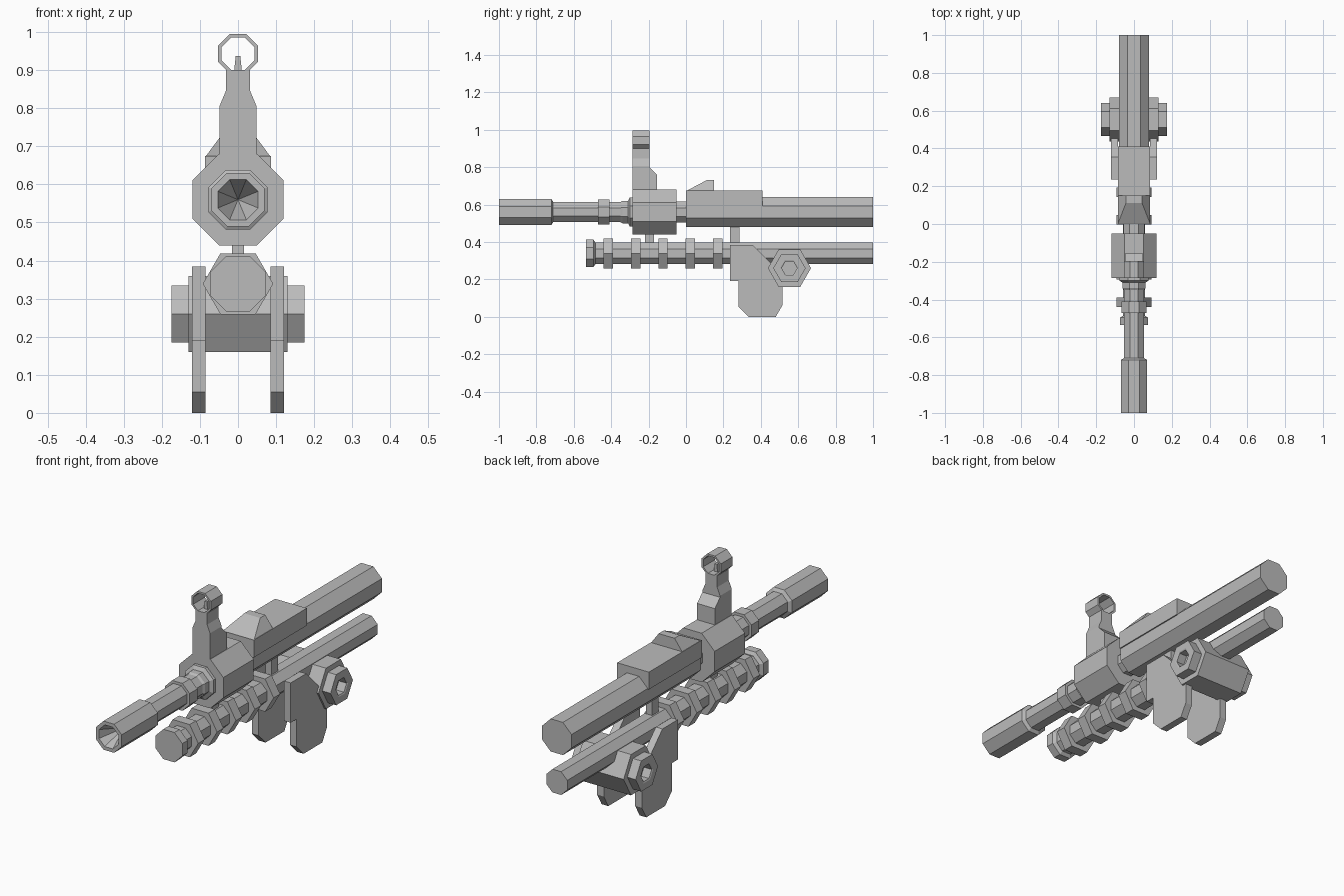
import bpy, bmesh, math
from mathutils import Vector

cube = bpy.data.objects.get("Cube")
if cube:
    bpy.data.objects.remove(cube, do_unlink=True)

grey = bpy.data.materials.new("plain grey")
grey.use_nodes = True
grey.diffuse_color = (0.5, 0.5, 0.5, 1)
grey.node_tree.nodes["Principled BSDF"].inputs["Base Color"].default_value = (0.5, 0.5, 0.5, 1)


def finish(name, bm):
    bmesh.ops.remove_doubles(bm, verts=bm.verts, dist=1e-5)
    bmesh.ops.recalc_face_normals(bm, faces=bm.faces)
    mesh = bpy.data.meshes.new(name)
    bm.to_mesh(mesh)
    bm.free()
    mesh.materials.append(grey)
    obj = bpy.data.objects.new(name, mesh)
    bpy.context.collection.objects.link(obj)
    return obj


def place(axis, along, across, z):
    return Vector((along, across, z)) if axis == "x" else Vector((across, along, z))


def turned(name, profile, z, sides=8, axis="y", across=0, loop=False):
    """Faceted turning: profile lists (position on axis, half width across flats)."""
    bm = bmesh.new()
    rings = []
    for along, flat in profile:
        r = flat / math.cos(math.pi / sides)
        turn = math.pi / sides if sides == 8 else 0
        angles = [2 * math.pi * i / sides + turn for i in range(sides)]
        rings.append([bm.verts.new(place(axis, along, across + r * math.cos(a),
                                         z + r * math.sin(a))) for a in angles])
    pairs = list(zip(rings, rings[1:]))
    if loop:
        pairs.append((rings[-1], rings[0]))
    for a, b in pairs:
        for i in range(sides):
            j = (i + 1) % sides
            bm.faces.new((a[i], a[j], b[j], b[i]))
    if not loop:
        for ring, (_, flat) in ((rings[0], profile[0]), (rings[-1], profile[-1])):
            if flat > 0:
                bm.faces.new(ring)
    return finish(name, bm)


def plate(name, outline, start, end, axis="x"):
    """Extrude an (across, z) outline along the axis."""
    bm = bmesh.new()
    face = bm.faces.new([bm.verts.new(place(axis, start, u, z)) for u, z in outline])
    new = bmesh.ops.extrude_face_region(bm, geom=[face])["geom"]
    shift = place(axis, end - start, 0, 0)
    bmesh.ops.translate(bm, vec=shift, verts=[v for v in new if isinstance(v, bmesh.types.BMVert)])
    return finish(name, bm)


def box(name, half_x, y0, y1, z0, z1):
    return plate(name, [(y0, z0), (y1, z0), (y1, z1), (y0, z1)], -half_x, half_x)


# Upper barrel with a conical bore, collars and rear tube
BORE = 0.56
turned("barrel", [(-0.88, 0), (-1, 0.053), (-1, 0.07), (-0.72, 0.07), (-0.71, 0.054),
                  (-0.47, 0.054), (-0.47, 0.067), (-0.41, 0.067), (-0.41, 0.054),
                  (-0.35, 0.054), (-0.34, 0.06), (-0.31, 0.06), (-0.3, 0.078),
                  (-0.27, 0.078), (-0.27, 0.055), (0.02, 0.055)], BORE)
turned("rear_tube", [(0, 0.08), (1, 0.08)], BORE)
turned("sight_block", [(-0.285, 0.12), (-0.05, 0.12)], BORE)

# Front sight
half = [(0.048, 0.66), (0.048, 0.807), (0.032, 0.845), (0.032, 0.9)]
plate("sight_tower", half + [(-x, z) for x, z in reversed(half)], -0.285, -0.195, "y")
plate("sight_tower_heel", [(-0.2, 0.66), (-0.155, 0.66), (-0.155, 0.76), (-0.195, 0.8),
                           (-0.2, 0.8)], -0.048, 0.048)
turned("sight_ring", [(-0.285, 0.052), (-0.195, 0.052), (-0.195, 0.043), (-0.285, 0.043)],
       0.943, loop=True)
plate("sight_post", [(-0.011, 0.89), (0.011, 0.89), (0.006, 0.937), (-0.006, 0.937)],
      -0.25, -0.23, "y")

# Cover on the rear tube, with a tapered hump
box("cover", 0.086, 0, 0.41, 0.59, 0.675)
bm = bmesh.new()
hump = [[bm.verts.new((s * x, y, z)) for x, y, z in
         ((0.086, 0, 0.672), (0.086, 0.15, 0.672), (0.043, 0.15, 0.73), (0.043, 0.11, 0.73))]
        for s in (1, -1)]
for side in hump:
    bm.faces.new(side)
for i in range(4):
    j = (i + 1) % 4
    bm.faces.new((hump[0][i], hump[0][j], hump[1][j], hump[1][i]))
finish("cover_hump", bm)

# Lower tube with its cap and hexagonal rings
ROD = 0.339
turned("lower_tube", [(-0.5, 0.057), (1, 0.057)], ROD)
turned("lower_cap", [(-0.535, 0.073), (-0.495, 0.073), (-0.485, 0.058)], ROD)
for i in range(5):
    y = -0.415 + 0.146 * i
    turned(f"lower_ring_{i + 1}", [(y - 0.025, 0.08), (y + 0.025, 0.08)], ROD, sides=6)

# Struts between the tubes
box("front_strut", 0.016, -0.22, -0.17, 0.38, 0.46)
box("rear_strut", 0.016, 0.235, 0.285, 0.37, 0.5)

# Side plates
outline = [(0.235, 0.385), (0.355, 0.385), (0.45, 0.29), (0.515, 0.18), (0.515, 0.06),
           (0.48, 0), (0.335, 0), (0.28, 0.055), (0.28, 0.19), (0.235, 0.19)]
for name, x in (("left_plate", 0.103), ("right_plate", -0.103)):
    plate(name, outline, x - 0.018, x + 0.018)

# Hexagonal cross bar with hollow end nuts
end = [(0.13, 0), (0.13, 0.036), (0.172, 0.036), (0.175, 0.042), (0.175, 0.075),
       (0.13, 0.075), (0.13, 0.1)]
turned("cross_bar", [(-x, r) for x, r in end] + end[::-1], 0.26, sides=6, axis="x", across=0.553)
